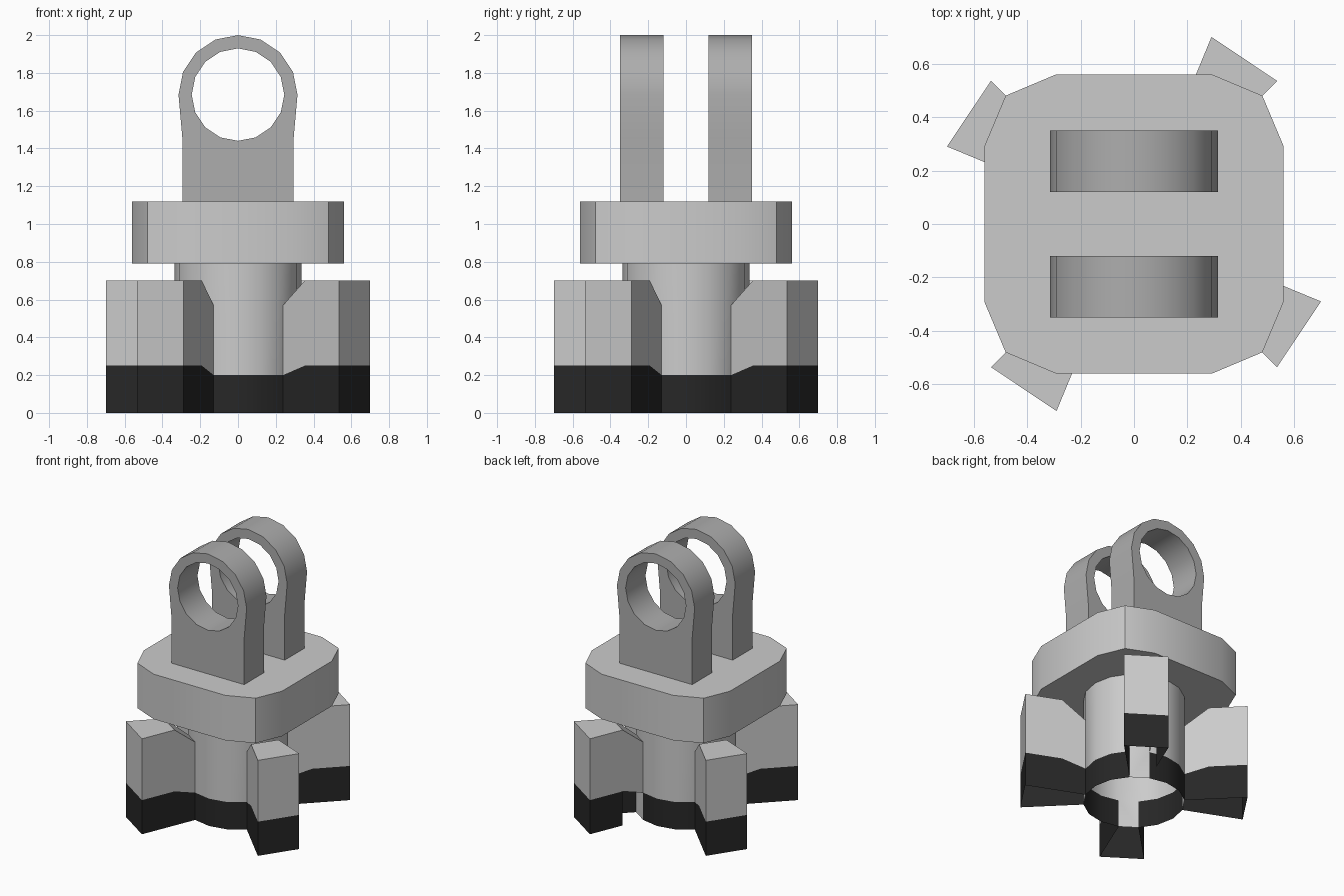
import bpy, bmesh
from math import sin, cos, radians, pi

if "Cube" in bpy.data.objects:
    bpy.data.objects.remove(bpy.data.objects["Cube"])


def material(name, value):
    m = bpy.data.materials.new(name)
    m.diffuse_color = (value, value, value, 1)
    m.use_nodes = True
    m.node_tree.nodes["Principled BSDF"].inputs["Base Color"].default_value = m.diffuse_color
    return m


BLACK = material("black", 0.02)
DARK_GREY = material("dark_grey", 0.42)


def make(name, polys, mat=None):
    """Build an object from polygons given as lists of points, welding shared corners."""
    bm = bmesh.new()
    for poly in polys:
        bm.faces.new([bm.verts.new(p) for p in poly])
    bmesh.ops.remove_doubles(bm, verts=bm.verts, dist=1e-4)
    bmesh.ops.recalc_face_normals(bm, faces=bm.faces)
    me = bpy.data.meshes.new(name)
    bm.to_mesh(me)
    bm.free()
    ob = bpy.data.objects.new(name, me)
    bpy.context.collection.objects.link(ob)
    if mat:
        me.materials.append(mat)
    bpy.ops.object.select_all(action='DESELECT')
    ob.select_set(True)
    bpy.context.view_layer.objects.active = ob
    bpy.ops.object.shade_smooth_by_angle(angle=radians(30))
    return ob


STEP = 22.5
R = 0.337                       # column radius
LEG_SECTORS = (2, 6, 10, 14)    # the 16-gon sectors that grow legs


def polar(r, z, k):
    a = radians(STEP * k)
    return (r * cos(a), r * sin(a), z)


def wall(k, p, q):
    """Quad sweeping profile segment p-q, given as (r, z), across sector k."""
    return [polar(*p, k), polar(*p, k + 1), polar(*q, k + 1), polar(*q, k)]


# Hollow column with a black lower band, left grey inside the legs
make("column", [wall(k, (R, 0.2), (R, 0.79)) for k in range(16)]
     + [wall(k, (R, 0), (R, 0.2)) for k in LEG_SECTORS])
make("column_band", [wall(k, (R, 0), (R, 0.2)) for k in range(16)
                     if k not in LEG_SECTORS], BLACK)

# Wedge legs, open underneath: radii of the rows and heights of each row
RAD = (R, 0.5, 0.757)
LOW, MID, TOP = [list(zip(RAD, zs)) for zs in
                 ((0, 0, 0), (0.2, 0.25, 0.25), (0.57, 0.7, 0.7))]


def leg_part(k, lo, hi, skip=None):
    polys = []
    for side in (0, 1):
        for i in (0, 1):
            if (side, i) != skip:
                polys.append([polar(*p, k + side)
                              for p in (lo[i], lo[i + 1], hi[i + 1], hi[i])])
    return polys + [wall(k, lo[2], hi[2])]


for n, k in enumerate(LEG_SECTORS):
    tops = [wall(k, TOP[i], TOP[i + 1]) for i in (0, 1)]
    make(f"leg_{n + 1}", leg_part(k, MID, TOP) + tops)
    # the first leg has a small opening beside the column
    make(f"leg_foot_{n + 1}", leg_part(k, LOW, MID, (1, 0) if n == 0 else None), BLACK)


def prism(outline, lo, hi):
    n = len(outline)
    return [[(*p, lo) for p in outline], [(*p, hi) for p in outline]] + [
        [(*outline[i], lo), (*outline[(i + 1) % n], lo),
         (*outline[(i + 1) % n], hi), (*outline[i], hi)] for i in range(n)]


# Square plate with cut corners
quarter = [(0.56, 0.29), (0.48, 0.48), (0.29, 0.56)]
outline = []
for q in range(4):
    c, s = round(cos(q * pi / 2)), round(sin(q * pi / 2))
    outline += [(x * c - y * s, x * s + y * c) for x, y in quarter]
make("plate", prism(outline, 0.79, 1.12))

# Pair of upright lugs with round eyes
ZC = 1.685
hole = [(0.245 * cos(radians(STEP * k)), ZC + 0.245 * sin(radians(STEP * k))) for k in range(16)]
outer = [(0.315 * cos(radians(STEP * k)), ZC + 0.315 * sin(radians(STEP * k))) for k in range(9)]
outer += [(-0.295, 1.46), (-0.295, 1.12), (-0.15, 1.12), (0, 1.12),
          (0.15, 1.12), (0.295, 1.12), (0.295, 1.46)]


def lug(name, y0, y1):
    polys = []
    for i in range(16):
        j = (i + 1) % 16
        for y in (y0, y1):
            polys.append([(p[0], y, p[1]) for p in (outer[i], outer[j], hole[j], hole[i])])
        for loop in (outer, hole):
            a, b = loop[i], loop[j]
            polys.append([(a[0], y0, a[1]), (b[0], y0, b[1]), (b[0], y1, b[1]), (a[0], y1, a[1])])
    make(name, polys, DARK_GREY)


lug("front_lug", -0.35, -0.12)
lug("back_lug", 0.12, 0.35)
